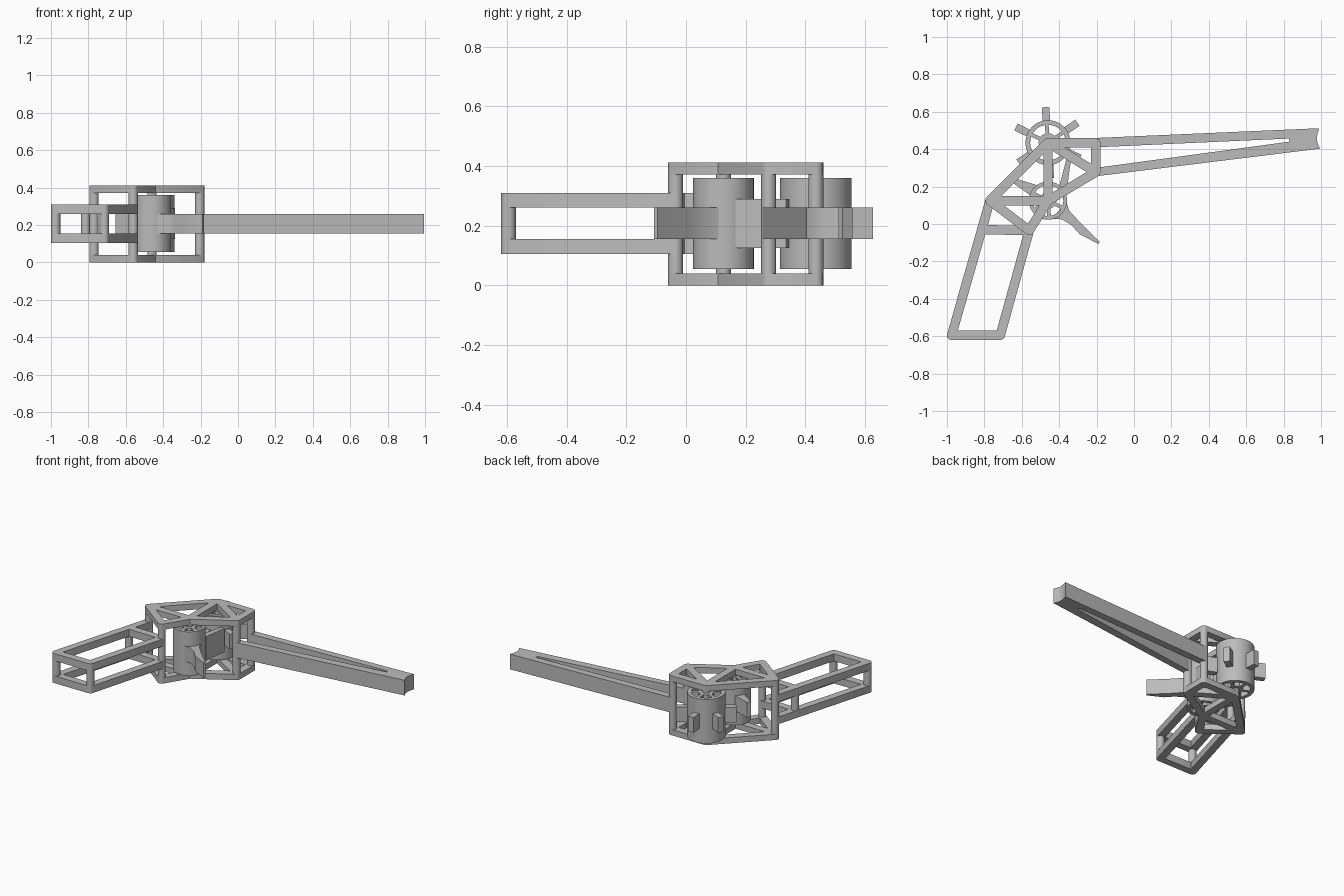
import bpy, bmesh
from math import sin, cos, pi, radians, atan2
from mathutils import Vector

if "Cube" in bpy.data.objects:
    bpy.data.objects.remove(bpy.data.objects["Cube"], do_unlink=True)

grey = bpy.data.materials.new("plain grey")
grey.use_nodes = True
grey.diffuse_color = (0.5, 0.5, 0.5, 1)
grey.node_tree.nodes["Principled BSDF"].inputs["Base Color"].default_value = grey.diffuse_color

R = 0.025                        # half width of every strut
MID = (0.155, 0.26)              # height range of the inner layer


def prism(bm, outline, z0, z1):
    """Extrude a flat counterclockwise outline between two heights."""
    base = bm.faces.new([bm.verts.new((x, y, z0)) for x, y in outline])
    new = bmesh.ops.extrude_face_region(bm, geom=[base])["geom"]
    bmesh.ops.translate(bm, vec=(0, 0, z1 - z0),
                        verts=[v for v in new if isinstance(v, bmesh.types.BMVert)])


def circle(c, r, n=32):
    return [(c[0] + r * cos(2 * pi * i / n), c[1] + r * sin(2 * pi * i / n)) for i in range(n)]


def strut(bm, a, b, z0, z1, r=R, n=8):
    """Flat bar with rounded ends."""
    t = atan2(b[1] - a[1], b[0] - a[0])
    pts = [(p[0] + r * cos(t + s + pi * i / n), p[1] + r * sin(t + s + pi * i / n))
           for p, s in ((b, -pi / 2), (a, pi / 2)) for i in range(n + 1)]
    prism(bm, pts, z0, z1)


def ring(bm, c, r0, r1, z0, z1, n=48):
    """Hollow cylinder."""
    loops = [[bm.verts.new((x, y, z)) for x, y in circle(c, r, n)]
             for r, z in ((r0, z0), (r1, z0), (r1, z1), (r0, z1))]
    for k in range(4):
        a, b = loops[k], loops[(k + 1) % 4]
        for i in range(n):
            j = (i + 1) % n
            bm.faces.new((a[i], a[j], b[j], b[i]))


def radial_bar(bm, c, angle, r0, r1, half, z0, z1):
    """Box pointing outward from a centre."""
    d = Vector((cos(angle), sin(angle)))
    s = Vector((-d.y, d.x)) * half
    o = Vector(c)
    prism(bm, [o + d * r0 - s, o + d * r1 - s, o + d * r1 + s, o + d * r0 + s], z0, z1)


def finish(bm, name):
    bmesh.ops.recalc_face_normals(bm, faces=bm.faces)
    mesh = bpy.data.meshes.new(name)
    bm.to_mesh(mesh)
    bm.free()
    mesh.materials.append(grey)
    ob = bpy.data.objects.new(name, mesh)
    bpy.context.collection.objects.link(ob)
    bpy.ops.object.select_all(action='DESELECT')
    ob.select_set(True)
    bpy.context.view_layer.objects.active = ob
    bpy.ops.object.shade_smooth_by_angle(angle=radians(30))
    return ob


# Plan positions of the frame joints
A, B, C = (-0.77, 0.125), (-0.46, 0.435), (-0.205, 0.435)
D, E, F = (-0.205, 0.277), (-0.46, 0.125), (-0.56, -0.035)
H, G1, G2 = (-0.815, -0.03), (-0.975, -0.595), (-0.715, -0.595)

# Upper and lower truss plates
for name, z0, z1 in (("lower_truss", 0, 0.04), ("upper_truss", 0.372, 0.412)):
    bm = bmesh.new()
    for a, b in ((A, B), (B, C), (C, D), (D, E), (E, F), (F, A), (A, E), (B, E), (B, D)):
        strut(bm, a, b, z0, z1)
    finish(bm, name)

# Columns and axles between the plates
for name, p in (("rear_column", A), ("drum_axle", B), ("front_column", C),
                ("front_lower_column", D), ("hub_axle", E), ("grip_column", F)):
    bm = bmesh.new()
    prism(bm, circle(p, R, 24), 0.02, 0.39)
    finish(bm, name)

# Grip: two open frames joined by short posts
for name, z0, z1 in (("lower_grip", 0.105, 0.155), ("upper_grip", 0.26, 0.31)):
    bm = bmesh.new()
    for a, b in ((A, G1), (G1, G2), (G2, F), (H, F)):
        strut(bm, a, b, z0, z1)
    finish(bm, name)
for name, p in (("grip_end_post_rear", G1), ("grip_end_post_front", G2), ("grip_top_post", H)):
    bm = bmesh.new()
    prism(bm, circle(p, R, 24), 0.13, 0.29)
    finish(bm, name)

# Spoked drums
for name, c, r, wall, hub in (("toothed_drum", B, 0.12, 0.025, 0.05),
                              ("lever_drum", E, 0.102, 0.02, 0.045)):
    bm = bmesh.new()
    ring(bm, c, r - wall, r, 0.055, 0.36)
    ring(bm, c, R, hub, 0.055, 0.36)
    for i in range(6):
        radial_bar(bm, c, radians(34 + 60 * i), hub - 0.01, r - wall + 0.01, 0.01, 0.055, 0.36)
    finish(bm, name)

# Teeth around the rear drum
bm = bmesh.new()
for i in range(6):
    radial_bar(bm, B, radians(94 + 60 * i), 0.11, 0.19, 0.02, *MID)
finish(bm, "drum_teeth")

# Curved trigger and two pushing levers on the other drum
bm = bmesh.new()
prism(bm, [(-0.44, 0.028), (-0.385, 0.025), (-0.335, -0.005), (-0.29, -0.055), (-0.19, -0.107),
           (-0.183, -0.095), (-0.285, 0.005), (-0.345, 0.07), (-0.363, 0.12), (-0.385, 0.09)], *MID)
finish(bm, "trigger")
bm = bmesh.new()
prism(bm, [(-0.385, 0.17), (-0.362, 0.165), (-0.338, 0.335), (-0.362, 0.345), (-0.4, 0.2)], 0.125, 0.29)
finish(bm, "drum_pusher")
bm = bmesh.new()
prism(bm, [(-0.55, 0.15), (-0.51, 0.205), (-0.64, 0.245), (-0.655, 0.225)], *MID)
finish(bm, "rear_lever")

# Long tapering arm with a slit and a notched tip
bm = bmesh.new()
prism(bm, [(-0.205, 0.255), (0.995, 0.403), (0.982, 0.43), (0.977, 0.457), (0.982, 0.485),
           (0.99, 0.512), (-0.205, 0.46), (-0.205, 0.41), (0.83, 0.457), (0.83, 0.44),
           (-0.205, 0.3)], *MID)
finish(bm, "long_arm")
